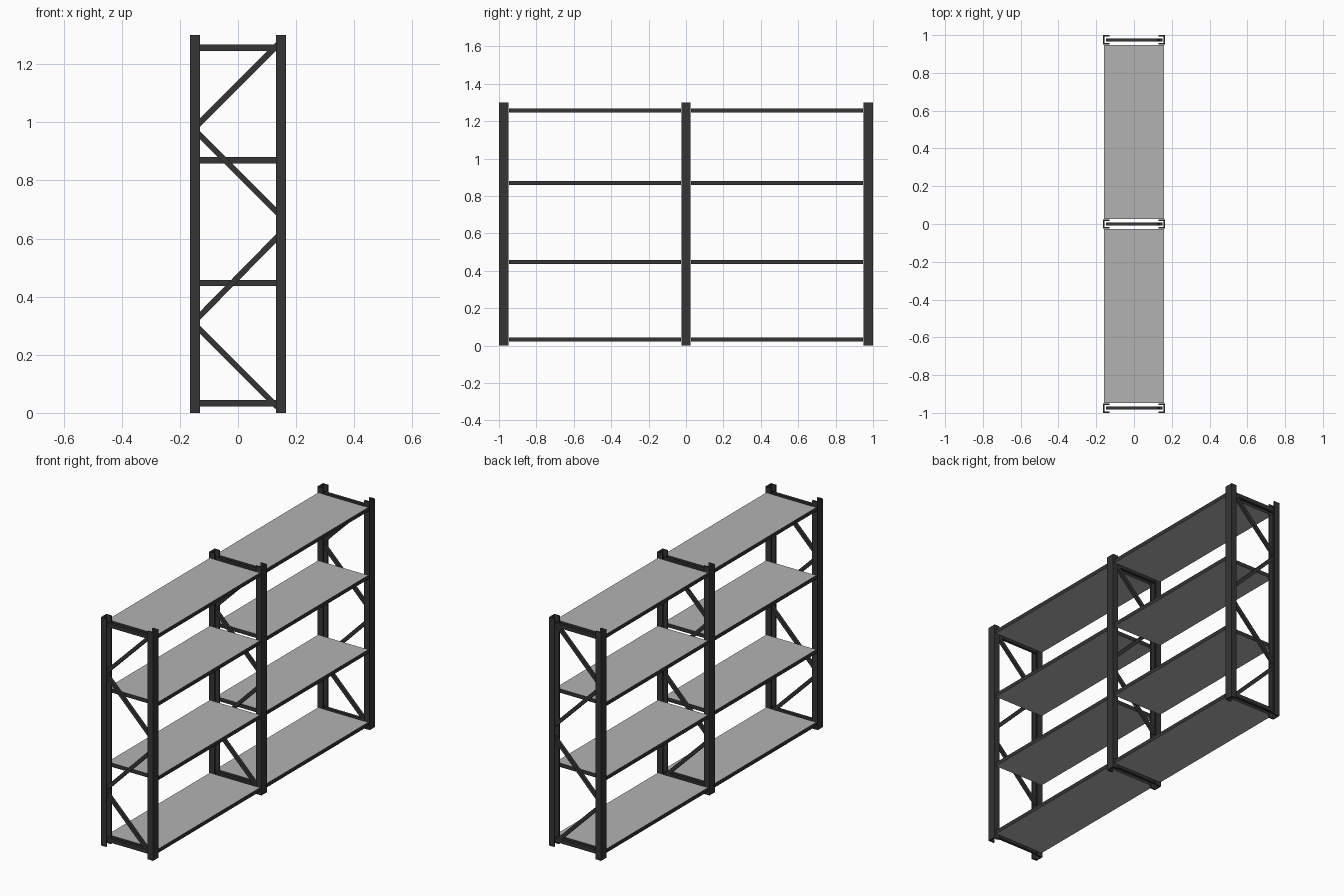
import bpy, bmesh, math
from mathutils import Matrix, Vector

if "Cube" in bpy.data.objects:
    bpy.data.objects.remove(bpy.data.objects["Cube"])

def material(name, c):
    m = bpy.data.materials.new(name)
    m.diffuse_color = (*c, 1)
    m.use_nodes = True
    m.node_tree.nodes["Principled BSDF"].inputs["Base Color"].default_value = m.diffuse_color
    return m

DARK = material("dark_steel", (0.035, 0.035, 0.035))
GREY = material("shelf_grey", (0.45, 0.45, 0.45))

def finish(name, bm, mats):
    bmesh.ops.recalc_face_normals(bm, faces=bm.faces)
    me = bpy.data.meshes.new(name)
    bm.to_mesh(me)
    bm.free()
    ob = bpy.data.objects.new(name, me)
    for m in mats:
        me.materials.append(m)
    bpy.context.collection.objects.link(ob)
    return ob

def box(name, center, size, mats, angle=0):
    bm = bmesh.new()
    mat = (Matrix.Translation(center) @ Matrix.Rotation(-angle, 4, 'Y')
           @ Matrix.Diagonal((*size, 1)))
    bmesh.ops.create_cube(bm, size=1, matrix=mat)
    return finish(name, bm, mats)

def bar(name, y, a, b, width=0.02, depth=0.016):
    # straight brace between two (x, z) points
    a, b = Vector(a), Vector(b)
    d, m = b - a, (a + b) / 2
    box(name, (m.x, y, m.y), (d.length, depth, width), [DARK],
        math.atan2(d.y, d.x))

def post(name, side, y):
    # C channel opening toward the middle of the rack
    xo, xi, h, t = 0.165, 0.13, 0.025, 0.008
    profile = [(xi, -h), (xo, -h), (xo, h), (xi, h),
               (xi, h - t), (xo - t, h - t), (xo - t, t - h), (xi, t - h)]
    bm = bmesh.new()
    f = bm.faces.new([bm.verts.new((side * x, y + v, 0)) for x, v in profile])
    ext = bmesh.ops.extrude_face_region(bm, geom=[f], use_keep_orig=True)
    top = [e for e in ext["geom"] if isinstance(e, bmesh.types.BMVert)]
    bmesh.ops.translate(bm, verts=top, vec=(0, 0, 1.3))
    finish(name, bm, [DARK])

LEVELS = [0.033, 0.447, 0.87, 1.257]
DIAGONALS = [((-0.14, 0.99), (0.137, 1.267)), ((-0.14, 0.965), (0.145, 0.68)),
             ((-0.14, 0.325), (0.145, 0.615)), ((-0.14, 0.295), (0.135, 0.02))]

# upright frames
for label, y in (("front", -0.975), ("middle", 0), ("back", 0.975)):
    post(label + "_left_post", -1, y)
    post(label + "_right_post", 1, y)
    for i, (a, b) in enumerate(DIAGONALS):
        bar(f"{label}_diagonal_brace_{i + 1}", y, a, b)
    for part, z in (("bottom", LEVELS[0]), ("top", LEVELS[-1])):
        bar(f"{label}_{part}_crossbar", y, (-0.147, z), (0.147, z), 0.022)

# shelves: grey panels with dark edges
for bay, y in (("front", -0.4875), ("back", 0.4875)):
    for i, z in enumerate(LEVELS):
        shelf = box(f"{bay}_shelf_{i + 1}", (0, y, z), (0.316, 0.92, 0.022), [GREY, DARK])
        for p in shelf.data.polygons:
            p.material_index = 0 if abs(p.normal.z) > 0.5 else 1
